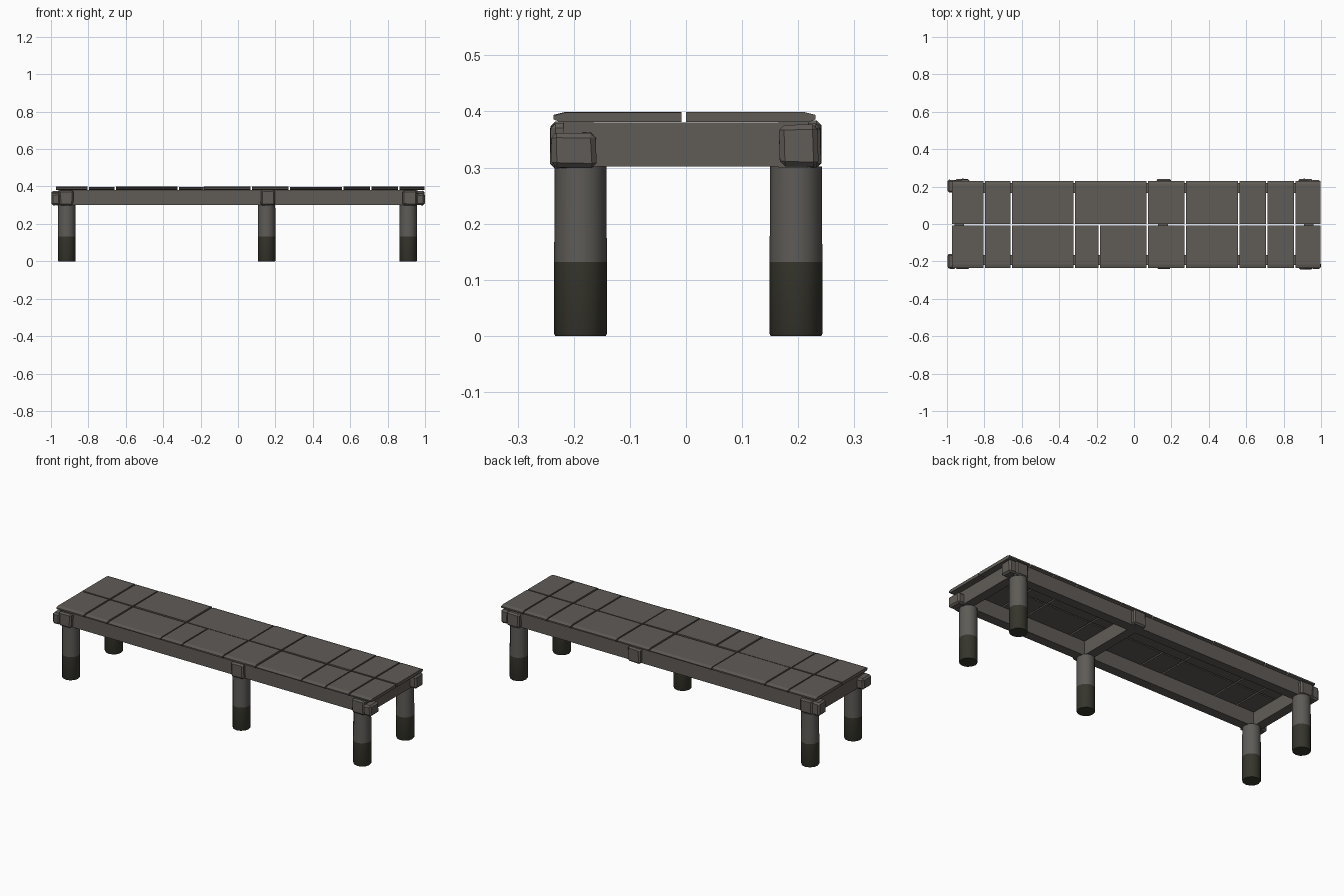
import bpy, bmesh, math, random
from mathutils import Matrix

if "Cube" in bpy.data.objects:
    bpy.data.objects.remove(bpy.data.objects["Cube"])
random.seed(4)


def material(name, rgb):
    m = bpy.data.materials.new(name)
    m.diffuse_color = (*rgb, 1)
    m.use_nodes = True
    m.node_tree.nodes["Principled BSDF"].inputs["Base Color"].default_value = m.diffuse_color
    return m


WOOD = material("weathered wood", (0.118, 0.106, 0.095))
POST = material("grey post wood", (0.112, 0.105, 0.095))
WET = material("dark wet wood", (0.036, 0.035, 0.025))


def finish(name, bm, mats):
    me = bpy.data.meshes.new(name)
    bm.to_mesh(me)
    bm.free()
    ob = bpy.data.objects.new(name, me)
    bpy.context.collection.objects.link(ob)
    for m in mats:
        me.materials.append(m)
    return ob


def box(name, x, y, z, bevel=0.0, jitter=0.0):
    """Box from (min, max) ranges, with worn corners if wanted."""
    bm = bmesh.new()
    bmesh.ops.create_cube(bm, size=1)
    for v in bm.verts:
        v.co = [r[0] + (c + 0.5) * (r[1] - r[0]) + random.uniform(-jitter, jitter)
                for c, r in zip(v.co, (x, y, z))]
    if bevel:
        bmesh.ops.bevel(bm, geom=bm.edges[:], offset=bevel, segments=1, affect='EDGES')
    return finish(name, bm, [WOOD])


# deck planks in two rows, the outer long edge chamfered
def plank(name, x0, x1, inner, outer, z0, z1):
    s = 1 if outer > inner else -1
    profile = [(inner, z0), (outer - s * 0.012, z0), (outer, z0 + 0.005),
               (outer, z1 - 0.005), (outer - s * 0.02, z1), (inner, z1)]
    bm = bmesh.new()
    a = [bm.verts.new((x0, y, z)) for y, z in profile]
    b = [bm.verts.new((x1, y, z)) for y, z in profile]
    bm.faces.new(a)
    bm.faces.new(b[::-1])
    for i in range(len(a)):
        j = (i + 1) % len(a)
        bm.faces.new((a[i], b[i], b[j], a[j]))
    bmesh.ops.recalc_face_normals(bm, faces=bm.faces)
    finish(name, bm, [WOOD])


BACK = [-0.977, -0.80, -0.655, -0.32, 0.07, 0.275, 0.56, 0.71, 0.86, 1.0]
FRONT = [-0.977, -0.80, -0.655, -0.32, -0.185, 0.07, 0.275, 0.56, 0.71, 0.86, 1.0]
for label, cuts, inner, outer in (("back", BACK, 0.0, 0.231), ("front", FRONT, -0.008, -0.236)):
    for i, (x0, x1) in enumerate(zip(cuts, cuts[1:])):
        top = 0.399 - random.choice((0, 0.001, 0.003))
        plank(f"{label}_plank_{i}", x0 + 0.004, x1 - 0.004, inner, outer, 0.381, top)

# long side beams and cross beams
box("front_beam", (-0.96, 0.96), (-0.218, -0.165), (0.30, 0.381))
box("back_beam", (-0.96, 0.96), (0.165, 0.218), (0.30, 0.381))
for name, x in (("left", -0.935), ("middle", 0.155), ("right", 0.935)):
    box(f"{name}_cross_beam", (x - 0.026, x + 0.026), (-0.166, 0.166), (0.302, 0.380))

# worn beam ends: blocks sticking out of the sides and the two ends
for name, x, top in (("left", -0.918, 0.378), ("middle", 0.16, 0.383), ("right", 0.918, 0.378)):
    box(f"{name}_front_block", (x - 0.038, x + 0.038), (-0.241, -0.200), (0.30, top), 0.008, 0.002)
    box(f"{name}_back_block", (x - 0.038, x + 0.038), (0.200, 0.240), (0.30, top), 0.008, 0.002)
for name, s in (("left", -1), ("right", 1)):
    xr = tuple(sorted((s * 0.95, s * 0.998)))
    box(f"{name}_end_block_front", xr, (-0.240, -0.160), (0.30, 0.362), 0.009, 0.002)
    box(f"{name}_end_block_back", xr, (0.167, 0.236), (0.302, 0.376), 0.009, 0.002)


# round posts with a dark waterline
def post(name, x, y, r=0.047, top=0.302, line=0.132, sides=12):
    bm = bmesh.new()
    rings = []
    for z, k in ((0, 0.96), (0.004, 1), (line, 1), (top, 0.98)):
        rings.append([bm.verts.new((x + r * k * math.cos(2 * math.pi * i / sides),
                                    y + r * k * math.sin(2 * math.pi * i / sides), z))
                      for i in range(sides)])
    for n, (lo, hi) in enumerate(zip(rings, rings[1:])):
        for i in range(sides):
            j = (i + 1) % sides
            bm.faces.new((lo[i], lo[j], hi[j], hi[i])).material_index = 0 if n == 2 else 1
    bm.faces.new(rings[0][::-1]).material_index = 1
    bm.faces.new(rings[-1])
    ob = finish(name, bm, [POST, WET])
    bpy.context.view_layer.objects.active = ob
    ob.select_set(True)
    bpy.ops.object.shade_smooth_by_angle(angle=math.radians(35))
    ob.select_set(False)


post("front_left_post", -0.915, -0.188)
post("front_middle_post", 0.153, -0.188)
post("front_right_post", 0.91, -0.188)
post("back_left_post", -0.915, 0.196)
post("back_right_post", 0.91, 0.196)
